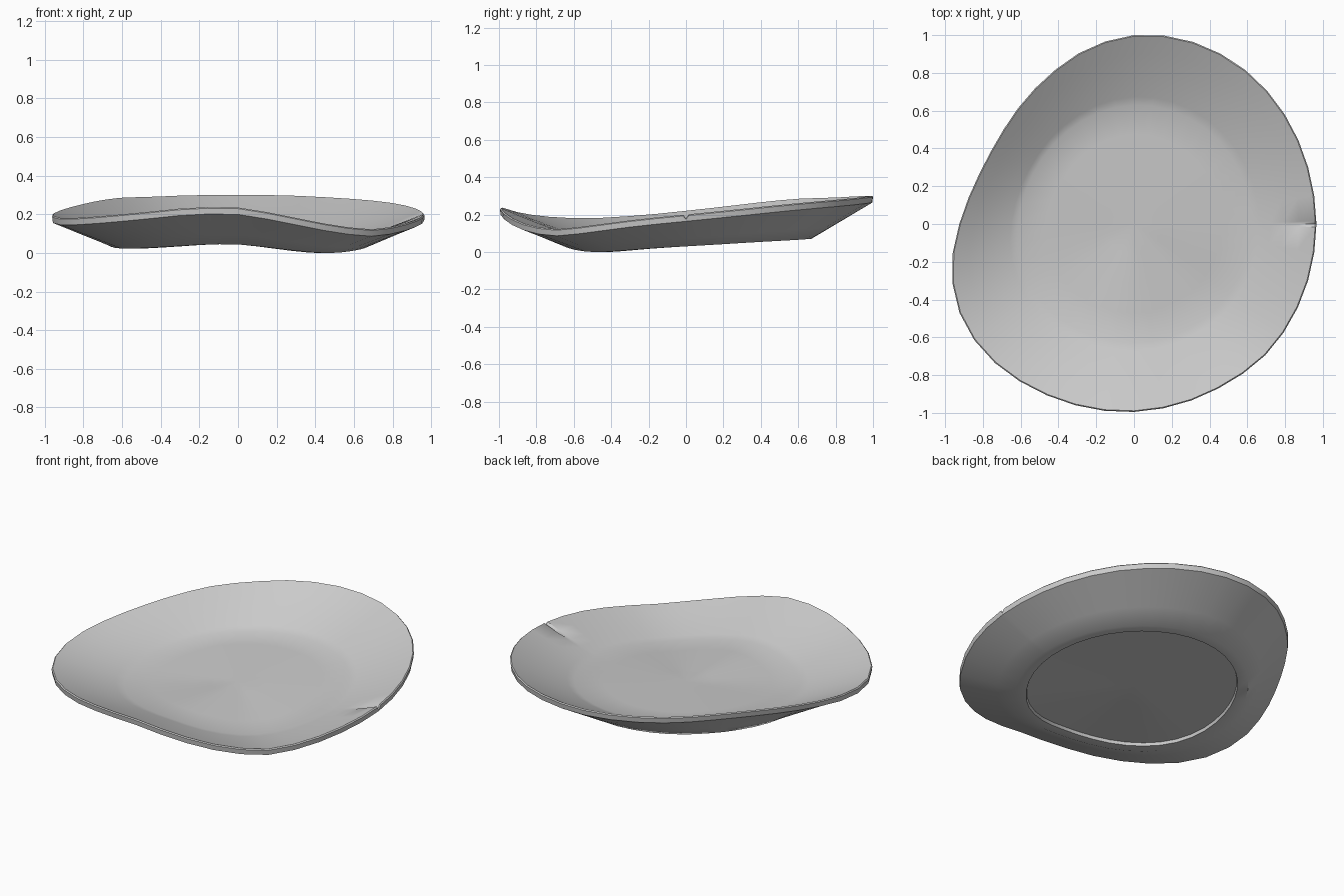
import bpy, bmesh, math

if "Cube" in bpy.data.objects:
    bpy.data.objects.remove(bpy.data.objects["Cube"])

# Outline radius and rim height every 15 degrees, anticlockwise from +x
RADIUS = [.965, .968, .98, .997, 1.01, 1.013, 1.0, .96, .907, .868, .849, .868,
          .925, 1.0, 1.042, 1.041, 1.021, 1.006, .995, .984, .978, .983, .975, .968]
HEIGHT = [.20, .225, .25, .27, .285, .297, .30, .298, .29, .285, .268, .245,
          .22, .195, .18, .188, .208, .232, .235, .19, .145, .122, .145, .175]


def sample(table, ang):
    """Smooth periodic interpolation of a table."""
    f = (ang / (2 * math.pi) * len(table)) % len(table)
    i, t = int(f), f - int(f)
    a, b, c, d = (table[(i + k) % len(table)] for k in (-1, 0, 1, 2))
    return b + .5 * t * (c - a + t * (2*a - 5*b + 4*c - d + t * (3*(b - c) + d - a)))


# Column angles, with two extra columns either side of the rim notch
SEGS = 40
angles = [0, .016] + [2 * math.pi * i / SEGS for i in range(1, SEGS)] + [-.016]
MEAN_BASE = sum(.4 * (h - .125) for h in HEIGHT) / len(HEIGHT)


def lerp(a, b, t):
    return a + (b - a) * t


def column(ang):
    """Cross-section from the centre of the well, over the rim, to the underside."""
    R, H = sample(RADIUS, ang), sample(HEIGHT, ang)
    base = .4 * (H - .125)
    well, foot = .63 * (1 + .35 * (R - 1)), .67 * (1 + .3 * (R - 1))
    pts = []
    for k in (.25, .5, .75, 1):                      # well floor
        pts.append((well * k, lerp(MEAN_BASE, base, k) + .052))
    for t in (.12, .3, .5, .75, 1):                  # inner wall
        r = lerp(well, R - .006, t)
        z = lerp(base + .052, H, t) - .02 * t * (1 - t)
        if ang == 0 and r > .79:                     # rim notch
            z -= .02 * (r - .79) / .17
        pts.append((r, z))
    pts.append((R, pts[-1][1] - .006))               # rim edge
    pts.append((R - .004, H - .036))
    for t in (.33, .67, 1):                          # outer wall
        pts.append((lerp(R - .004, foot, t), lerp(H - .036, base, t)))
    pts.append((foot - .06, base))                   # foot ring
    pts.append((foot - .065, base + .018))
    for k in (.66, .33):                             # recessed underside
        pts.append(((foot - .065) * k, lerp(MEAN_BASE, base, k) + .018))
    return [(r * math.cos(ang), r * math.sin(ang), z) for r, z in pts]


# Skin the columns into one closed dish
bm = bmesh.new()
cols = [[bm.verts.new(p) for p in column(a)] for a in angles]
top = bm.verts.new((0, 0, MEAN_BASE + .052))
bottom = bm.verts.new((0, 0, MEAN_BASE + .018))
for i, a in enumerate(cols):
    b = cols[(i + 1) % len(cols)]
    bm.faces.new((top, a[0], b[0]))
    for k in range(len(a) - 1):
        bm.faces.new((a[k], a[k + 1], b[k + 1], b[k]))
    bm.faces.new((a[-1], bottom, b[-1]))
bmesh.ops.recalc_face_normals(bm, faces=bm.faces)

mesh = bpy.data.meshes.new("warped_plate")
bm.to_mesh(mesh)
bm.free()
plate = bpy.data.objects.new("warped_plate", mesh)
bpy.context.collection.objects.link(plate)
bpy.context.view_layer.objects.active = plate
plate.select_set(True)
bpy.ops.object.shade_smooth_by_angle(angle=math.radians(40))
